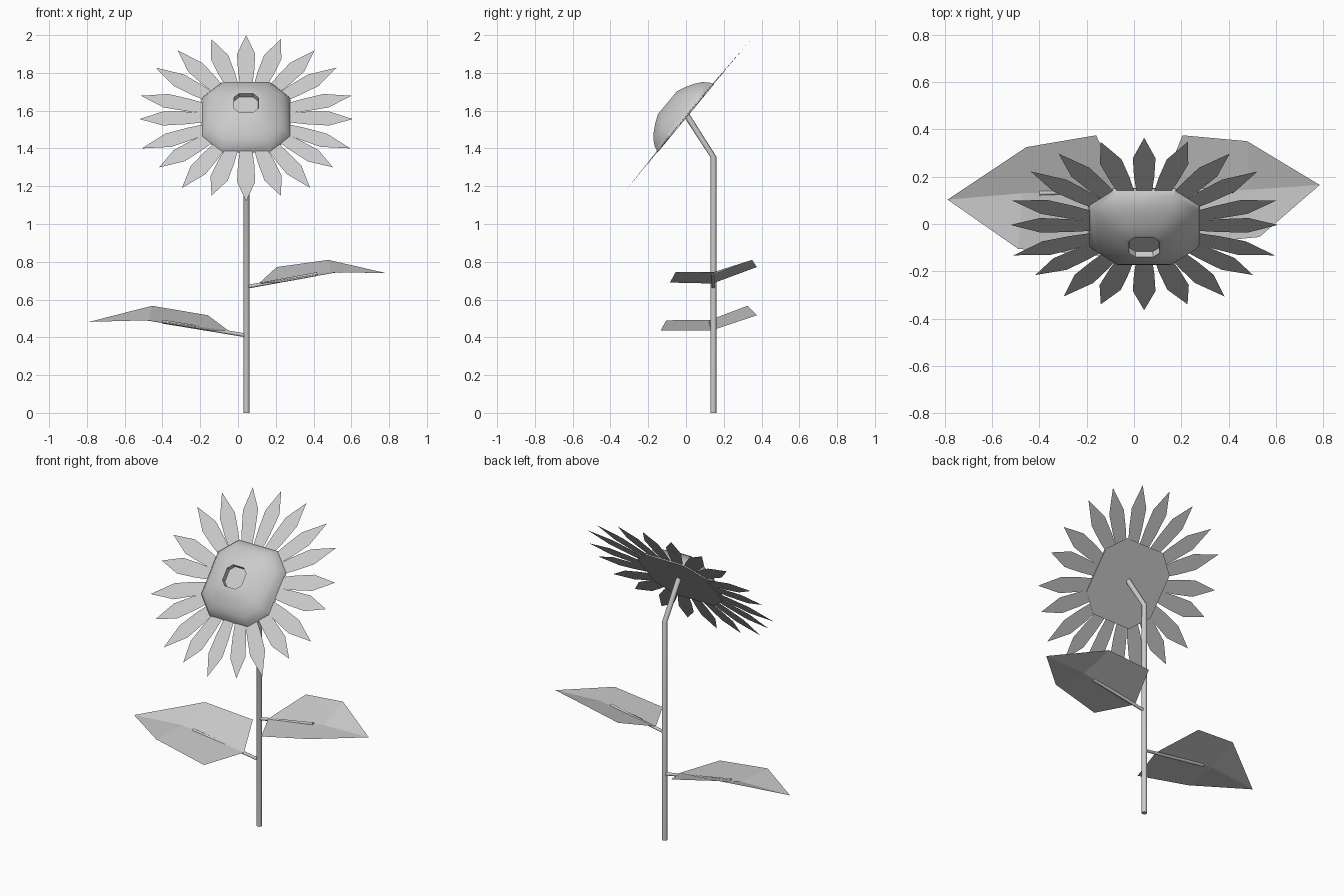
import bpy, bmesh, math
from mathutils import Vector, Matrix

if "Cube" in bpy.data.objects:
    bpy.data.objects.remove(bpy.data.objects["Cube"])

# Flower head frame: local x across, local y up the tilted face, local z out of it
HEAD = Matrix(((1, 0, 0, 0.043), (0, 0.638, -0.77, 0),
               (0, 0.77, 0.638, 1.56), (0, 0, 0, 1)))


def make(name, verts, faces, matrix=None):
    mesh = bpy.data.meshes.new(name)
    mesh.from_pydata([tuple(v) for v in verts], [], faces)
    if matrix:
        mesh.transform(matrix)
    bm = bmesh.new()
    bm.from_mesh(mesh)
    bmesh.ops.recalc_face_normals(bm, faces=bm.faces)
    bm.to_mesh(mesh)
    bm.free()
    obj = bpy.data.objects.new(name, mesh)
    bpy.context.collection.objects.link(obj)
    return obj


def smooth(obj, angle):
    bpy.ops.object.select_all(action='DESELECT')
    obj.select_set(True)
    bpy.context.view_layer.objects.active = obj
    bpy.ops.object.shade_smooth_by_angle(angle=math.radians(angle))


def lofted(name, rings, matrix=None):
    """Skin equal-length rings and cap both ends."""
    n = len(rings[0])
    faces = [(k * n + i, k * n + (i + 1) % n, (k + 1) * n + (i + 1) % n, (k + 1) * n + i)
             for k in range(len(rings) - 1) for i in range(n)]
    faces += [tuple(range(n)), tuple(range((len(rings) - 1) * n, len(rings) * n))]
    return make(name, [v for r in rings for v in r], faces, matrix)


def tube(name, path, radius, sides=8):
    pts = [Vector(p) for p in path]
    rings = []
    for i, p in enumerate(pts):
        d = (pts[min(i + 1, len(pts) - 1)] - pts[max(i - 1, 0)]).normalized()
        side = d.cross(Vector((0, 1, 0)) if abs(d.x) > 0.5 else Vector((1, 0, 0))).normalized()
        up = d.cross(side)
        rings.append([p + radius * (math.cos(a) * side + math.sin(a) * up)
                      for a in (2 * math.pi * j / sides for j in range(sides))])
    return lofted(name, rings)


# Stem with bent neck
smooth(tube("stem", [(0.045, 0.145, 0), (0.045, 0.145, 1.355), (0.045, 0.005, 1.573)], 0.016), 50)

# Domed seed disc: chamfered-square rings (half size, half flat, height), recessed centre
profile = [(0.235, 0.132, 0), (0.222, 0.128, 0.03), (0.198, 0.115, 0.06), (0.165, 0.095, 0.085),
           (0.125, 0.072, 0.108), (0.079, 0.045, 0.128), (0.065, 0.037, 0.128), (0.063, 0.036, 0.1)]
rings = [[(a, -b, h), (a, b, h), (b, a, h), (-b, a, h),
          (-a, b, h), (-a, -b, h), (-b, -a, h), (b, -a, h)] for a, b, h in profile]
smooth(lofted("seed_disc", rings, HEAD), 40)

# Twenty flat petals, tips (angle from top, radius) mirrored left and right
tips = [(0, 0.571), (18.7, 0.575), (37.8, 0.59), (54, 0.592), (74.5, 0.578), (90.6, 0.565),
        (110.6, 0.59), (126.3, 0.571), (144.7, 0.588), (161, 0.563), (180, 0.571)]
verts, faces = [], []
for deg, tip in tips:
    for sign in ((1,) if deg in (0, 180) else (1, -1)):
        a = math.radians(deg) * sign
        out = Vector((math.sin(a), math.cos(a), 0))
        side = Vector((math.cos(a), -math.sin(a), 0))
        k = len(verts)
        for r, w in ((0.2, 0.03), (0.32, 0.043), (0.44, 0.048)):
            h = Vector((0, 0, 0.014 * (1 - r / tip)))
            verts += [out * r - side * w + h, out * r + side * w + h]
        verts.append(out * tip)
        faces += [(k, k + 1, k + 3, k + 2), (k + 2, k + 3, k + 5, k + 4), (k + 4, k + 5, k + 6)]
make("petals", verts, faces, HEAD)


# Leaves: front pair, midrib pair, rear pair, tip
def leaf(name, front, mid, rear, tip):
    make(name, [*front, *mid, *rear, tip],
         [(0, 1, 3, 2), (2, 3, 5, 4), (1, 6, 3), (3, 6, 5)])


leaf("right_leaf", [(0.22, -0.085, 0.69), (0.53, -0.055, 0.745)],
     [(0.11, 0.14, 0.685), (0.49, 0.145, 0.745)],
     [(0.205, 0.375, 0.772), (0.478, 0.35, 0.81)], (0.785, 0.165, 0.74))
leaf("left_leaf", [(-0.14, -0.135, 0.435), (-0.49, -0.105, 0.49)],
     [(-0.05, 0.13, 0.435), (-0.47, 0.13, 0.493)],
     [(-0.16, 0.375, 0.517), (-0.455, 0.325, 0.567)], (-0.788, 0.103, 0.482))

# Leaf stalks
smooth(tube("right_leaf_stalk", [(0.045, 0.145, 0.667), (0.42, 0.14, 0.735)], 0.01, 6), 65)
smooth(tube("left_leaf_stalk", [(0.045, 0.145, 0.41), (-0.4, 0.13, 0.483)], 0.01, 6), 65)
